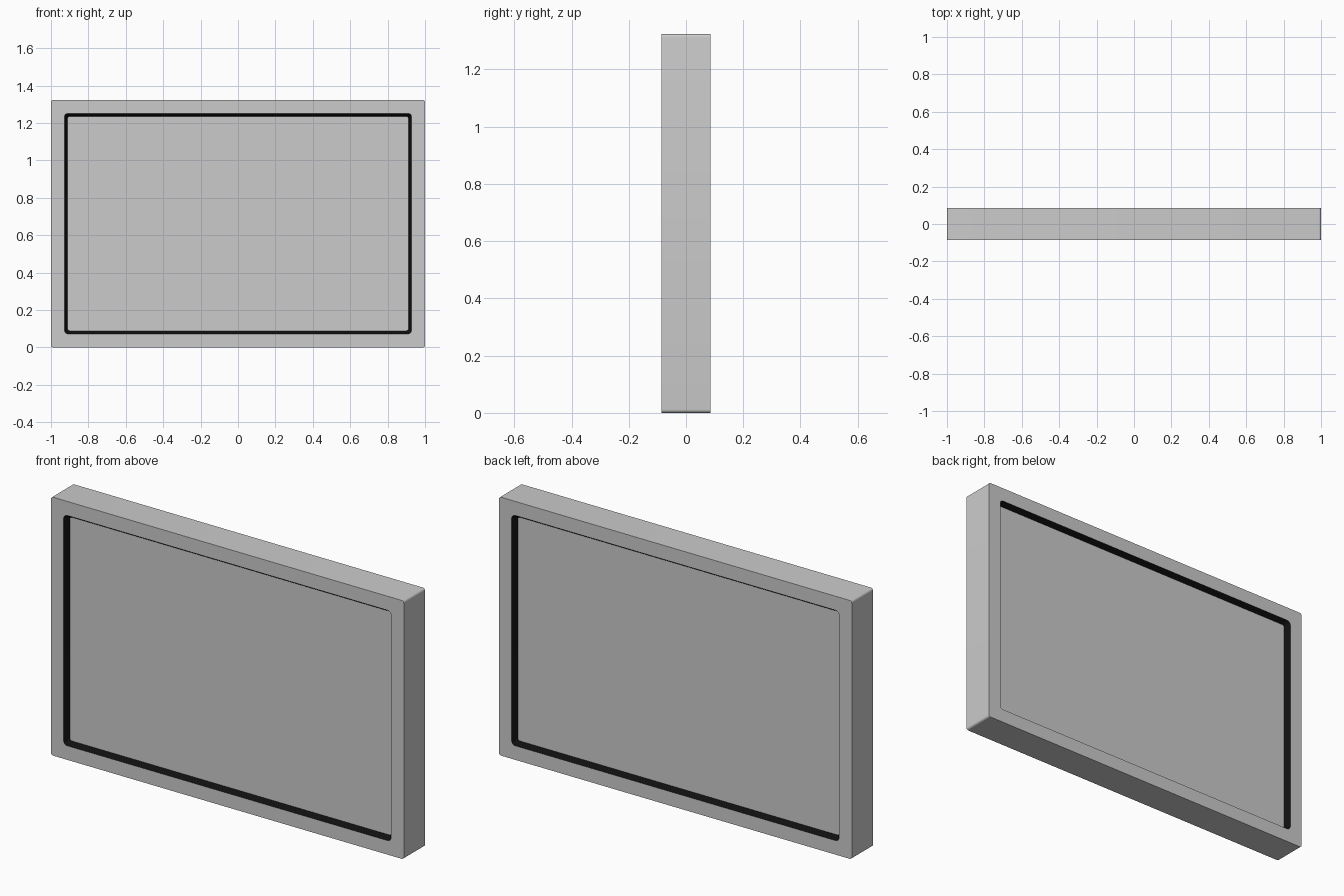
import bpy, bmesh, math

if "Cube" in bpy.data.objects:
    bpy.data.objects.remove(bpy.data.objects["Cube"])

HALF_W, HEIGHT, HALF_D = 1.0, 1.324, 0.086
PANEL_D = 0.06       # half thickness of the recessed panel
OUTER, INNER = 0.072, 0.089   # gasket inset at the face and at the panel


def rounded_loop(inset, radius, y, seg=6):
    """Rounded rectangle in the XZ plane, inset from the overall outline."""
    x1, z0, z1 = HALF_W - inset, inset, HEIGHT - inset
    corners = [(x1 - radius, z1 - radius, 0), (radius - x1, z1 - radius, 90),
               (radius - x1, z0 + radius, 180), (x1 - radius, z0 + radius, 270)]
    pts = []
    for cx, cz, start in corners:
        for i in range(seg + 1):
            a = math.radians(start + 90 * i / seg)
            pts.append((cx + radius * math.cos(a), y, cz + radius * math.sin(a)))
    return pts


def loft(name, loops, ring=False, color=None):
    """Bridge the loops; either close into a ring or cap both ends."""
    bm = bmesh.new()
    rows = [[bm.verts.new(p) for p in loop] for loop in loops]
    pairs = list(zip(rows, rows[1:]))
    if ring:
        pairs.append((rows[-1], rows[0]))
    else:
        bm.faces.new(rows[0])
        bm.faces.new(rows[-1])
    for a, b in pairs:
        for i in range(len(a)):
            j = (i + 1) % len(a)
            bm.faces.new((a[i], a[j], b[j], b[i]))
    bmesh.ops.recalc_face_normals(bm, faces=bm.faces)
    mesh = bpy.data.meshes.new(name)
    bm.to_mesh(mesh)
    bm.free()
    obj = bpy.data.objects.new(name, mesh)
    bpy.context.collection.objects.link(obj)
    if color:
        mat = bpy.data.materials.new(name + "_material")
        mat.diffuse_color = color
        mat.use_nodes = True
        mat.node_tree.nodes["Principled BSDF"].inputs["Base Color"].default_value = mat.diffuse_color
        mesh.materials.append(mat)
    bpy.ops.object.select_all(action='DESELECT')
    obj.select_set(True)
    bpy.context.view_layer.objects.active = obj
    bpy.ops.object.shade_smooth_by_angle(angle=math.radians(30))
    return obj


# Outer frame with softly rounded corners
loft("frame", [rounded_loop(0, 0.012, -HALF_D), rounded_loop(0, 0.012, HALF_D),
               rounded_loop(OUTER, 0.02, HALF_D), rounded_loop(OUTER, 0.02, -HALF_D)],
     ring=True)

# Black gasket sloping in to the panel on both sides
loft("gasket", [rounded_loop(OUTER, 0.02, -HALF_D), rounded_loop(INNER, 0.012, -PANEL_D),
                rounded_loop(INNER, 0.012, PANEL_D), rounded_loop(OUTER, 0.02, HALF_D)],
     ring=True, color=(0.005, 0.005, 0.005, 1))

# Recessed panel
loft("panel", [rounded_loop(INNER, 0.012, -PANEL_D), rounded_loop(INNER, 0.012, PANEL_D)])
